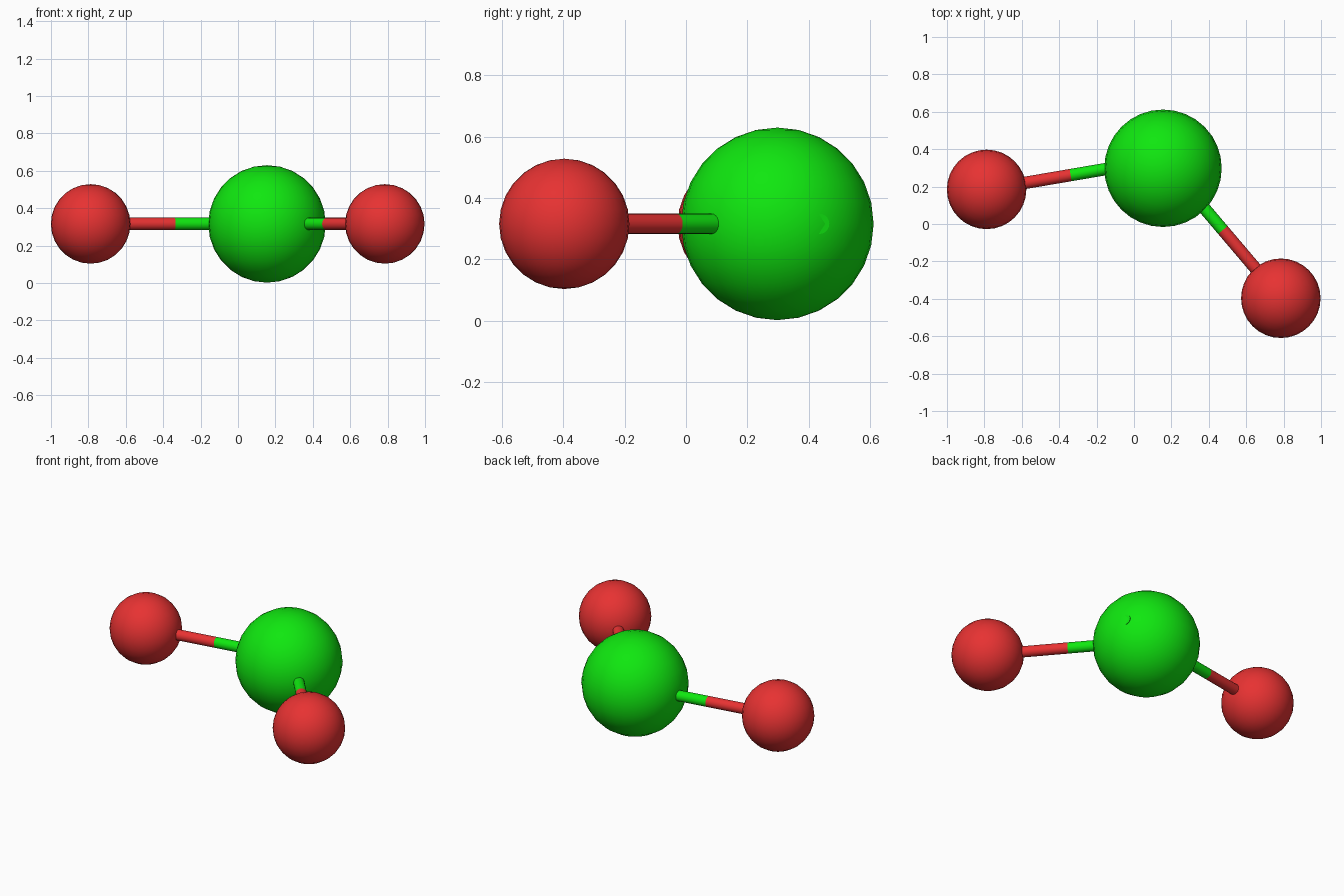
import bpy
from mathutils import Vector

if "Cube" in bpy.data.objects:
    bpy.data.objects.remove(bpy.data.objects["Cube"])


def material(name, rgb):
    m = bpy.data.materials.new(name)
    m.diffuse_color = (*rgb, 1)
    m.use_nodes = True
    m.node_tree.nodes["Principled BSDF"].inputs["Base Color"].default_value = m.diffuse_color
    return m


GREEN = material("green", (0.005, 0.80, 0.005))
RED = material("red", (0.80, 0.032, 0.032))
Z = 0.316          # height of the atom centres
BOND_R = 0.033


def finish(name, mat):
    ob = bpy.context.object
    ob.name = name
    ob.data.materials.append(mat)
    bpy.ops.object.shade_smooth_by_angle()


def atom(name, centre, radius, mat):
    bpy.ops.mesh.primitive_uv_sphere_add(segments=32, ring_count=14, radius=radius, location=centre)
    finish(name, mat)


def rod(name, a, b, mat):
    d = b - a
    bpy.ops.mesh.primitive_cylinder_add(
        vertices=20, radius=BOND_R, depth=d.length, location=(a + b) / 2,
        rotation=d.to_track_quat('Z', 'Y').to_euler())
    finish(name, mat)


# Atoms: large centre and two small outer ones
atom("centre_atom", (0.155, 0.298, Z), 0.314, GREEN)

# Two-colour bonds, split half way between the outer atom and the bond's inner end
outer = {"left": (Vector((-0.788, 0.185, Z)), Vector((0.11, 0.338, Z))),
         "right": (Vector((0.785, -0.397, Z)), Vector((0.165, 0.333, Z)))}
for side, (pos, inner) in outer.items():
    atom(side + "_atom", pos, 0.2125, RED)
    mid = (pos + inner) / 2
    rod(side + "_bond_inner", inner, mid, GREEN)
    rod(side + "_bond_outer", mid, pos, RED)

# Short stub whose rear edge just breaks the surface of the centre atom
rod("bond_stub", Vector((0.13, 0.335, Z)), Vector((0.432, 0.436, Z)), GREEN)
